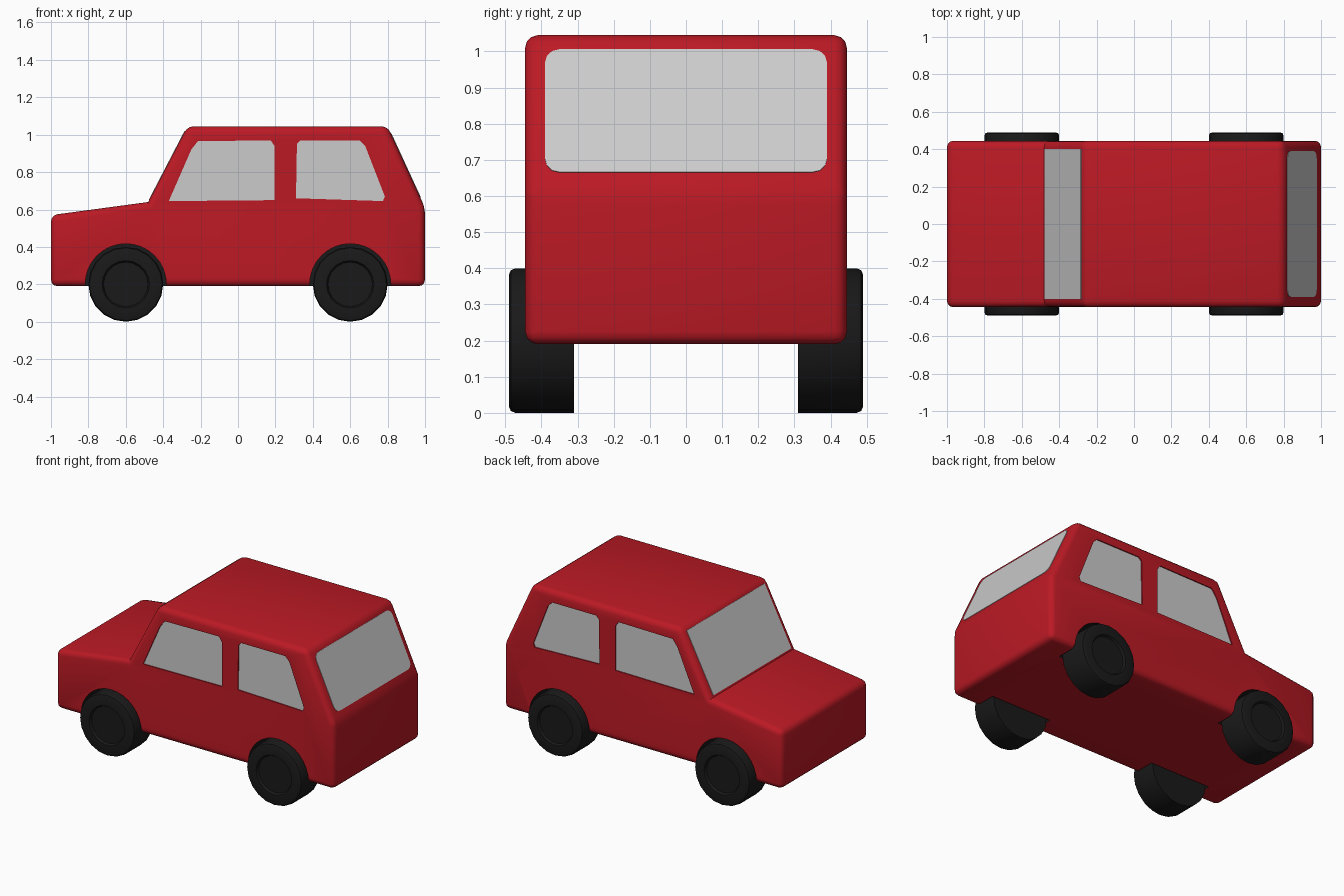
import bpy, bmesh, math
from mathutils import Matrix, Vector

if "Cube" in bpy.data.objects:
    bpy.data.objects.remove(bpy.data.objects["Cube"])


def material(name, rgb):
    m = bpy.data.materials.new(name)
    m.diffuse_color = (*rgb, 1)
    m.use_nodes = True
    m.node_tree.nodes["Principled BSDF"].inputs["Base Color"].default_value = m.diffuse_color
    return m


RED = material("red_paint", (0.5, 0.01, 0.018))
BLACK = material("black_rubber", (0.01, 0.01, 0.01))


def finish(bm, name, mat=None):
    bmesh.ops.recalc_face_normals(bm, faces=bm.faces[:])
    me = bpy.data.meshes.new(name)
    bm.to_mesh(me)
    bm.free()
    ob = bpy.data.objects.new(name, me)
    bpy.context.collection.objects.link(ob)
    if mat:
        me.materials.append(mat)
    return ob


def prism(profile, y0, y1):
    """Extrude an x-z outline from y0 to y1."""
    bm = bmesh.new()
    f = bm.faces.new([bm.verts.new((x, y0, z)) for x, z in profile])
    ext = bmesh.ops.extrude_face_region(bm, geom=[f])["geom"]
    verts = [v for v in ext if isinstance(v, bmesh.types.BMVert)]
    bmesh.ops.translate(bm, verts=verts, vec=(0, y1 - y0, 0))
    bmesh.ops.recalc_face_normals(bm, faces=bm.faces[:])
    return bm


def wheel_cylinder(x, y, radius, depth, sides):
    bm = bmesh.new()
    m = Matrix.Translation((x, y, 0.2)) @ Matrix.Rotation(math.pi / 2, 4, 'X')
    bmesh.ops.create_cone(bm, cap_ends=True, segments=sides, radius1=radius,
                          radius2=radius, depth=depth, matrix=m)
    return bm


def cut(target, cutter):
    mod = target.modifiers.new("cut", 'BOOLEAN')
    mod.operation = 'DIFFERENCE'
    mod.solver = 'EXACT'
    mod.material_mode = 'TRANSFER'
    mod.object = cutter
    bpy.context.view_layer.objects.active = target
    bpy.ops.object.modifier_apply(modifier=mod.name)
    bpy.data.objects.remove(cutter)


def smooth(ob, angle=35):
    bpy.ops.object.select_all(action='DESELECT')
    ob.select_set(True)
    bpy.context.view_layer.objects.active = ob
    bpy.ops.object.shade_smooth_by_angle(angle=math.radians(angle))


# Body shell: side profile with rounded outer edges
outline = [(-1, 0.19), (-1, 0.57), (-0.48, 0.64), (-0.27, 1.045),
           (0.8, 1.045), (1, 0.61), (1, 0.19)]
bm = prism(outline, -0.445, 0.445)
bmesh.ops.bevel(bm, geom=[e for e in bm.edges if e.is_convex], offset=0.035,
                offset_type='OFFSET', segments=3, profile=0.5, affect='EDGES')
body = finish(bm, "car_body", RED)

side_windows = {
    "front_side_window": [(-0.37, 0.645), (-0.355, 0.68), (-0.25, 0.92), (-0.215, 0.965),
                          (0.175, 0.97), (0.195, 0.94), (0.195, 0.65)],
    "rear_side_window": [(0.31, 0.66), (0.315, 0.95), (0.335, 0.97), (0.65, 0.97),
                         (0.68, 0.94), (0.785, 0.67), (0.775, 0.645)],
}

for s, side in ((-1, "right"), (1, "left")):
    # Side windows: shallow pockets with inset glass
    for name, pts in side_windows.items():
        cut(body, finish(prism(pts, s * 0.425, s * 0.5), "window_cutter", RED))
        finish(prism(pts, s * 0.42, s * 0.438), f"{side}_{name}")
    for x, end in ((-0.6, "front"), (0.6, "rear")):
        # Wheel wells
        cut(body, finish(wheel_cylinder(x, s * 0.45, 0.217, 0.3, 32), "well_cutter", BLACK))
        # Wheels: rounded tyre with a recessed hub
        bm = wheel_cylinder(x, s * 0.4, 0.2, 0.18, 20)
        rim = [e for e in bm.edges if all(abs(v.co.y - s * 0.49) < 1e-4 for v in e.verts)]
        bmesh.ops.bevel(bm, geom=rim, offset=0.018, segments=2, profile=0.5, affect='EDGES')
        cap = max(bm.faces, key=lambda f: s * f.calc_center_median().y)
        bmesh.ops.inset_region(bm, faces=[cap], thickness=0.055)
        bmesh.ops.inset_region(bm, faces=[cap], thickness=0.008)
        bmesh.ops.translate(bm, verts=cap.verts[:], vec=(0, -s * 0.015, 0))
        smooth(finish(bm, f"{end}_{side}_wheel", BLACK))

smooth(body)


def slanted_glass(name, low, high, z0, z1, half_width, round_by):
    """Thin pane lying on the slope that runs from low to high (x, z)."""
    d = Vector((high[0] - low[0], 0, high[1] - low[1]))
    n = Vector((0, 1, 0)).cross(d).normalized()
    if n.z < 0:
        n.negate()

    def at(y, z):
        t = (z - low[1]) / d.z
        return Vector((low[0] + d.x * t, y, z)) + n * 0.003

    bm = bmesh.new()
    w = half_width
    f = bm.faces.new([bm.verts.new(at(y, z)) for y, z in
                      ((-w, z0), (w, z0), (w, z1), (-w, z1))])
    if round_by:
        bmesh.ops.bevel(bm, geom=bm.verts[:], offset=round_by, segments=3,
                        profile=0.5, affect='VERTICES')
    ext = bmesh.ops.extrude_face_region(bm, geom=bm.faces[:])["geom"]
    verts = [v for v in ext if isinstance(v, bmesh.types.BMVert)]
    bmesh.ops.translate(bm, verts=verts, vec=-n * 0.008)
    return finish(bm, name)


# Windscreen and rear window
slanted_glass("windscreen", outline[2], outline[3], 0.65, 1.02, 0.4, 0)
slanted_glass("rear_window", outline[5], outline[4], 0.665, 1.005, 0.39, 0.04)
